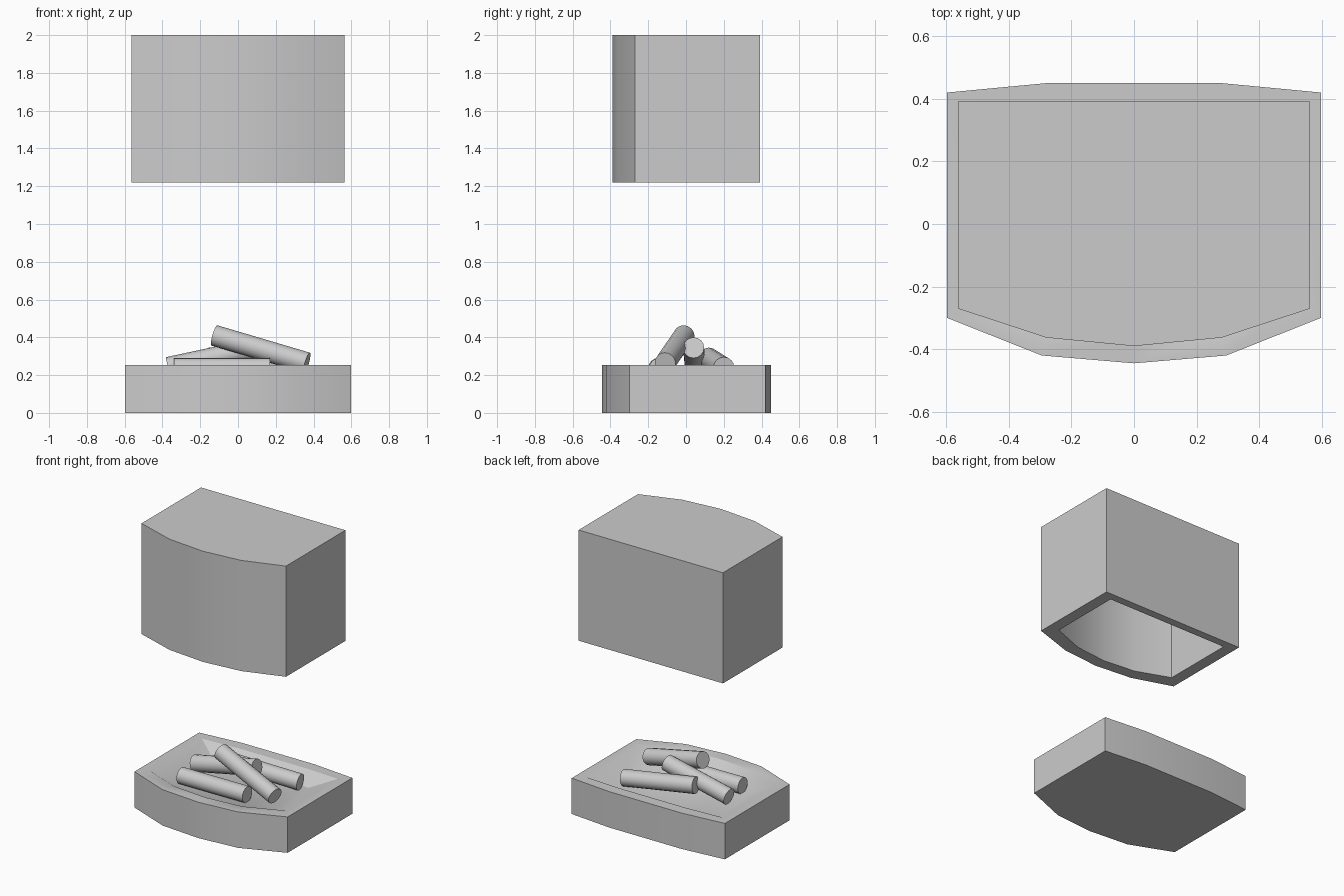
import bpy, math
from mathutils import Vector

if "Cube" in bpy.data.objects:
    bpy.data.objects.remove(bpy.data.objects["Cube"])


def smooth(obj, angle=30):
    bpy.ops.object.select_all(action='DESELECT')
    obj.select_set(True)
    bpy.context.view_layer.objects.active = obj
    bpy.ops.object.shade_smooth_by_angle(angle=math.radians(angle))


def mirrored(half):
    """Close a right-hand half outline (front to back) across x = 0."""
    left = [(-x, y) for x, y in reversed(half) if x > 0]
    return half + left


def loft(name, rings):
    """Join equal-sized (outline, z) rings with quads and cap both ends."""
    n = len(rings[0][0])
    verts = [(x, y, z) for outline, z in rings for x, y in outline]
    faces = [list(range(n))[::-1]]
    for r in range(len(rings) - 1):
        for i in range(n):
            j = (i + 1) % n
            faces.append((r * n + i, r * n + j, (r + 1) * n + j, (r + 1) * n + i))
    last = (len(rings) - 1) * n
    faces.append([last + i for i in range(n)])
    mesh = bpy.data.meshes.new(name)
    mesh.from_pydata(verts, [], faces)
    obj = bpy.data.objects.new(name, mesh)
    bpy.context.collection.objects.link(obj)
    smooth(obj)
    return obj


def log(name, a, b, radius=0.056):
    a, b = Vector(a), Vector(b)
    bpy.ops.mesh.primitive_cylinder_add(vertices=16, radius=radius,
                                        depth=(b - a).length, location=(a + b) / 2)
    obj = bpy.context.object
    obj.name = name
    obj.rotation_euler = (b - a).to_track_quat('Z', 'Y').to_euler()
    smooth(obj)


# Fire tray with bowed front and a shallow recess
tray = mirrored([(0, -0.445), (0.295, -0.42), (0.597, -0.30), (0.597, 0.42), (0.28, 0.45)])
rim = mirrored([(0, -0.36), (0.27, -0.335), (0.53, -0.23), (0.53, 0.355), (0.25, 0.37)])
floor = [(x * 0.7, y * 0.72) for x, y in rim]
loft("fire_tray", [(tray, 0), (tray, 0.253), (rim, 0.253), (floor, 0.185)])

# Hollow smoke hood, open underneath
hood = mirrored([(0, -0.39), (0.28, -0.363), (0.563, -0.27), (0.563, 0.392)])
flue = mirrored([(0, -0.305), (0.24, -0.28), (0.48, -0.19), (0.48, 0.335)])
loft("smoke_hood", [(flue, 1.93), (flue, 1.22), (hood, 1.22), (hood, 2.0)])

# Stacked logs
log("log_top", (-0.125, -0.01, 0.41), (0.365, -0.11, 0.265))
log("log_middle", (-0.37, 0.05, 0.24), (0.12, 0.04, 0.345))
log("log_back", (-0.16, 0.12, 0.29), (0.345, 0.20, 0.24))
log("log_front", (-0.34, -0.145, 0.235), (0.17, -0.14, 0.235))
